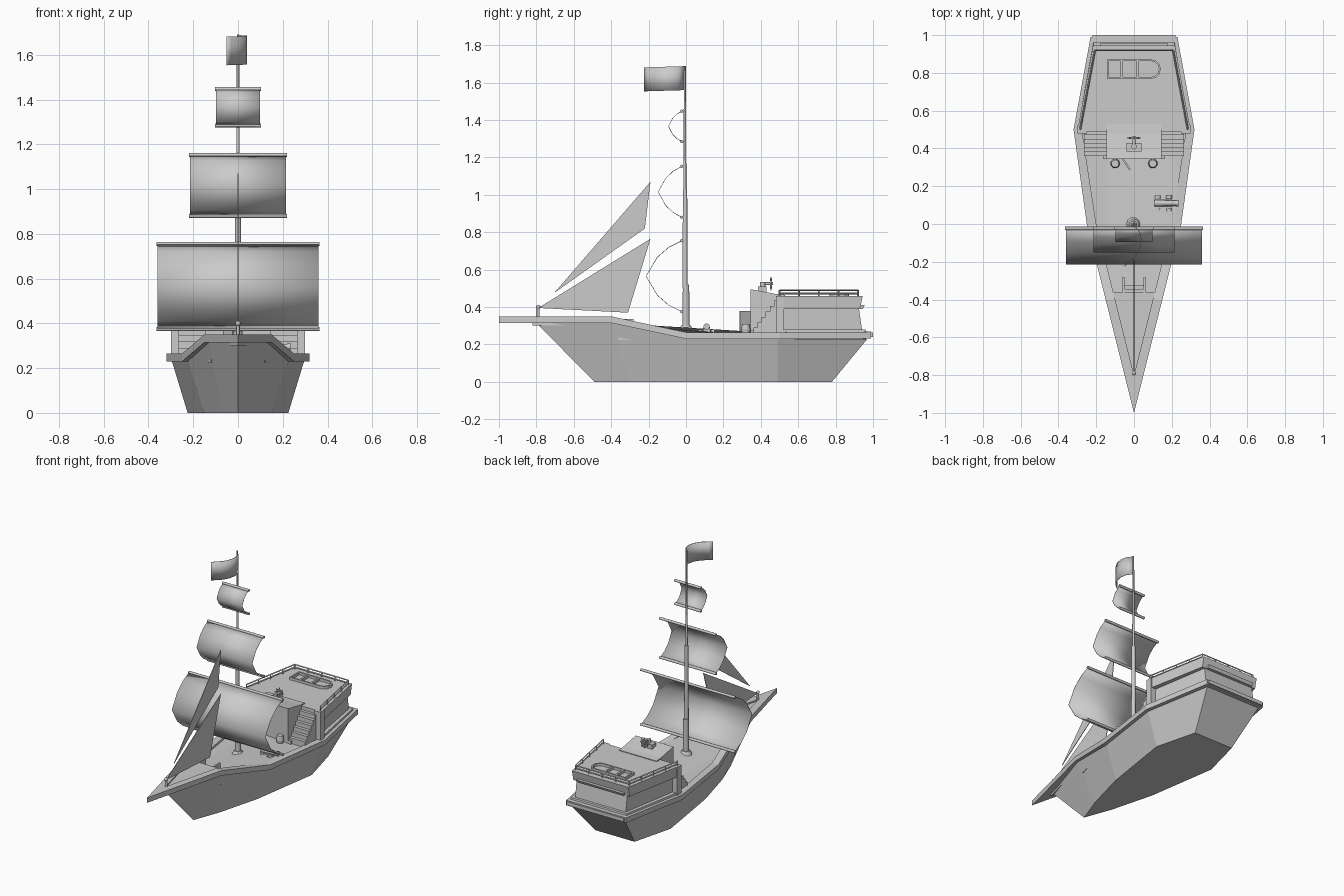
import bpy, bmesh, math
from mathutils import Vector

if "Cube" in bpy.data.objects:
    bpy.data.objects.remove(bpy.data.objects["Cube"])


def finish(name, bm, smooth=False):
    bmesh.ops.recalc_face_normals(bm, faces=bm.faces)
    mesh = bpy.data.meshes.new(name)
    bm.to_mesh(mesh)
    bm.free()
    obj = bpy.data.objects.new(name, mesh)
    bpy.context.collection.objects.link(obj)
    if smooth:
        bpy.ops.object.select_all(action="DESELECT")
        obj.select_set(True)
        bpy.context.view_layer.objects.active = obj
        bpy.ops.object.shade_smooth_by_angle(angle=math.radians(50))
    return obj


def loft(name, loops, closed=True, caps=True, ring=False, smooth=False):
    """Skin a list of equal-length point loops."""
    bm = bmesh.new()
    rows = [[bm.verts.new(p) for p in loop] for loop in loops]
    n = len(rows[0])
    pairs = list(zip(rows, rows[1:])) + ([(rows[-1], rows[0])] if ring else [])
    for a, b in pairs:
        for i in range(n if closed else n - 1):
            j = (i + 1) % n
            bm.faces.new((a[i], a[j], b[j], b[i]))
    if caps and closed and not ring:
        bm.faces.new(rows[0])
        bm.faces.new(rows[-1])
    return finish(name, bm, smooth)


def mirrored(half):
    """Close a right-hand outline across x = 0."""
    return half + [(-x, y, z) for x, y, z in reversed(half) if x > 0]


def box(name, x, y, z):
    corners = [(x[0], y[0]), (x[1], y[0]), (x[1], y[1]), (x[0], y[1])]
    return loft(name, [[(a, b, h) for a, b in corners] for h in z])


def rod(name, a, b, r1, r2=None, sides=8):
    a, b = Vector(a), Vector(b)
    rot = (b - a).to_track_quat("Z", "Y")
    loops = []
    for p, r in ((a, r1), (b, r1 if r2 is None else r2)):
        angles = [2 * math.pi * i / sides for i in range(sides)]
        loops.append([p + rot @ Vector((r * math.cos(t), r * math.sin(t), 0)) for t in angles])
    return loft(name, loops, smooth=True)


def ball(name, p, r):
    bm = bmesh.new()
    bmesh.ops.create_uvsphere(bm, u_segments=10, v_segments=6, radius=r)
    bmesh.ops.translate(bm, verts=bm.verts, vec=p)
    return finish(name, bm, True)


def level(half, z):
    return mirrored([(x, y, z) for x, y in half])


# Hull
hull_top = [(0, -.8, .315), (.13, -.4, .315), (.225, 0, .23), (.295, .49, .23), (.21, .97, .23)]
hull_base = [(0, -.49), (.07, -.3), (.15, 0), (.225, .49), (.15, .78)]
loft("hull", [level(hull_base, 0), mirrored(hull_top)])

# Gunwale band around the hull
outer = [(0, -1, .35), (.15, -.4, .35), (.25, 0, .265), (.32, .5, .265), (.23, .99, .268)]
inner = [(0, -.8, .35), (.1, -.4, .35), (.2, 0, .265), (.275, .49, .265), (.19, .94, .268)]


def lowered(points):
    return mirrored([(x, y, z - .035) for x, y, z in points])


loft("gunwale", [lowered(outer), mirrored(outer), mirrored(inner), lowered(inner)], ring=True)
box("stern_lip", (-.22, .22), (.97, 1), (.24, .265))

# Decks and forward steps
fore = [(0, -.82), (.12, -.36)]
loft("fore_deck", [level(fore, .3), level(fore, .34)])
main = [(.12, -.36), (.205, 0), (.28, .49), (.2, .95)]
loft("main_deck", [level(main, .225), level(main, .25)])
for i in range(4):
    box("fore_step", (-.05, .05), (-.37, -.29 - i * .018), (.25, .27 + i * .02))
for s in (-1, 1):
    box("fore_step_side", (s * .05, s * .062), (-.38, -.28), (.25, .335))

# Aft cabin with overhanging upper band
body = [(.27, .5), (.195, .945)]
band = [(.3, .49), (.217, .945)]
loft("cabin_body", [level(body, .25), level([(.265, .5), (.195, .925)], .39)])
loft("cabin_band", [level([(.3, .49), (.217, .93)], .39), level(band, .46)])
loft("cabin_sill", [level([(.3, .49), (.217, .965)], .25), level([(.298, .49), (.213, .96)], .28)])
loft("stern_ledge", [level([(.18, .92), (.18, .945)], .39), level([(.18, .92), (.18, .955)], .41)])
for s in (-1, 1):
    box("cabin_pillar", (s * .25, s * .3), (.48, .525), (.25, .46))

# Helm house, door and steps up to the quarterdeck
profile = [(.345, .25), (.53, .25), (.53, .465), (.48, .47), (.345, .495)]
loft("helm_house", [[(x, y, z) for y, z in profile] for x in (-.145, .145)])
box("helm_house_sill", (-.165, .165), (.345, .37), (.25, .275))
loft("open_door", [[(-.065, .345, z), (-.025, .285, z), (-.018, .29, z), (-.058, .35, z)]
                   for z in (.26, .38)])
for s in (-1, 1):
    for i in range(6):
        box("cabin_step", (s * .145, s * .265), (.36 + i * .022, .5), (.25, .29 + i * .029))

# Steering wheel on its stand
box("helm_stand", (-.04, .04), (.385, .43), (.48, .51))
rod("helm_column", (0, .41, .5), (0, .41, .535), .015)
rod("helm_axle", (0, .41, .525), (0, .465, .525), .008)
circle = [(math.cos(i * math.pi / 4), math.sin(i * math.pi / 4)) for i in range(8)]
loft("wheel_rim", [[(r * c, y, .525 + r * k) for c, k in circle]
                   for r, y in ((.02, .45), (.027, .45), (.027, .46), (.02, .46))], ring=True)
for c, k in circle[:4]:
    rod("wheel_spoke", (-.036 * c, .455, .525 - .036 * k), (.036 * c, .455, .525 + .036 * k), .003, sides=6)

# Quarterdeck railing
corners = [Vector((x, y, .46)) for x, y in ((.285, .5), (.207, .92), (-.207, .92), (-.285, .5))]
for a, b in zip(corners, corners[1:]):
    for height in (.012, .03):
        lift = Vector((0, 0, height))
        rod("railing", a + lift, b + lift, .005, sides=4)
    for i in range(5):
        p = a.lerp(b, i / 4)
        rod("railing_post", p, p + Vector((0, 0, .032)), .005, sides=4)

# Skylight with a rounded end
arc = [math.radians(a) for a in range(-90, 91, 30)]


def skylight_loop(r, z):
    end = [(.09 + r * math.cos(t), .82 + r * math.sin(t), z) for t in arc]
    return [(-.09 - r, .82 + r, z), (-.09 - r, .82 - r, z)] + end


loft("skylight_frame", [skylight_loop(.052, .46), skylight_loop(.052, .478),
                        skylight_loop(.042, .478), skylight_loop(.042, .46)], ring=True)
for x in (-.065, .02):
    box("skylight_bar", (x - .006, x + .006), (.775, .865), (.46, .478))

# Barrels beside the door
for s in (-1, 1):
    rod("barrel_lower", (s * .1, .32, .25), (s * .1, .32, .28), .02, .025, 12)
    rod("barrel_upper", (s * .1, .32, .28), (s * .1, .32, .31), .025, .02, 12)

# Deck hatch, cannon and shot
box("hatch", (-.042, .042), (.068, .155), (.245, .265))
box("hatch_lid", (-.034, .034), (.076, .147), (.265, .27))
rod("cannon_barrel", (.11, .11, .29), (.23, .11, .295), .018, .013, 10)
rod("cannon_muzzle", (.222, .11, .295), (.235, .11, .295), .017, .017, 10)
box("cannon_carriage", (.105, .2), (.09, .13), (.262, .282))
for x in (.125, .185):
    for s in (-1, 1):
        rod("cannon_wheel", (x, .11 + s * .025, .265), (x, .11 + s * .042, .265), .016, sides=10)
for x, y in ((.09, .02), (.115, .04), (.12, .012), (.145, .03), (.16, .012), (.1, .045)):
    ball("cannon_ball", (x, y, .261), .012)

# Mast
rod("mast_collar", (0, 0, .25), (0, 0, .3), .052, .026, 12)
rod("mast_foot", (0, 0, .25), (0, 0, .52), .02, .018, 10)
rod("mast_lower", (0, -.005, .5), (0, -.005, 1.03), .015, .012, 10)
rod("mast_upper", (0, -.006, 1.02), (0, -.006, 1.69), .008, .005, 8)

# Square sails between paired yards
belly = [(0, 0), (.09, .36), (.23, .68), (.5, 1), (.77, .68), (.91, .36), (1, 0)]
for half, low, high, depth in ((.36, .375, .755, .19), (.214, .88, 1.152, .125), (.098, 1.285, 1.447, .07)):
    rows = [[(x, -.025 - depth * d, low + (high - low) * t) for t, d in belly] for x in (-half, half)]
    sail = loft("square_sail", rows, closed=False, smooth=True)
    sail.modifiers.new("thickness", "SOLIDIFY").thickness = .003
    for z in (low, high):
        rod("yard", (-half - .004, -.023, z), (half + .004, -.023, z), .009)

# Triangular head sails
for tri in (((-.705, .475), (-.19, 1.07), (-.22, .82)), ((-.79, .395), (-.19, .765), (-.31, .37))):
    loft("head_sail", [[(x, y, z) for y, z in tri] for x in (-.002, .002)])
rod("bow_post", (0, -.79, .34), (0, -.79, .4), .008)
ball("bow_post_knob", (0, -.79, .4), .012)

# Flag
wave = [(0, -.005), (.03, -.04), (.04, -.085), (.032, -.13), (.005, -.175), (-.03, -.205), (-.05, -.225)]
edges = [[(x, y, z + .03 * y) for x, y in wave] for z in (1.56, 1.688)]
flag = loft("flag", edges, closed=False, smooth=True)
flag.modifiers.new("thickness", "SOLIDIFY").thickness = .003
